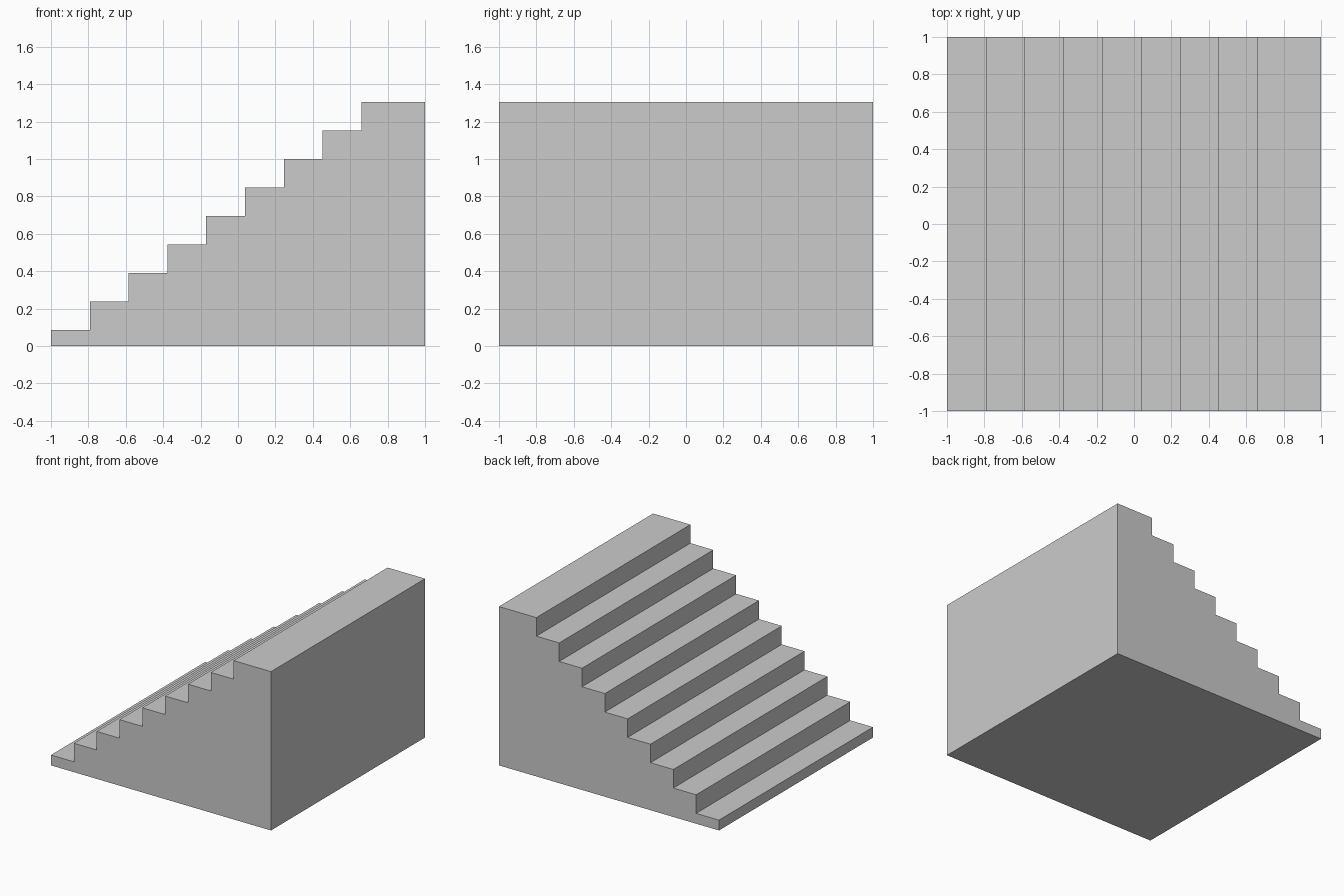
import bpy, bmesh

if "Cube" in bpy.data.objects:
    bpy.data.objects.remove(bpy.data.objects["Cube"])

STEPS = 9
TREAD = 0.2075       # depth of each regular step
FIRST = 0.085        # height of the lowest step
RISE = 0.1525        # height gained per step
HALF = 1.0           # half length and half width

# Stepped side profile: base line, then up the stairs from left to right
profile = [(HALF, 0.0), (-HALF, 0.0)]
for i in range(STEPS):
    z = FIRST + i * RISE
    x0 = -HALF + i * TREAD
    x1 = HALF if i == STEPS - 1 else x0 + TREAD
    profile += [(x0, z), (x1, z)]

# Extrude the profile across the width into one solid
bm = bmesh.new()
side = bm.faces.new([bm.verts.new((x, -HALF, z)) for x, z in profile])
result = bmesh.ops.extrude_face_region(bm, geom=[side], use_keep_orig=True)
moved = [g for g in result["geom"] if isinstance(g, bmesh.types.BMVert)]
bmesh.ops.translate(bm, verts=moved, vec=(0, 2 * HALF, 0))
bmesh.ops.recalc_face_normals(bm, faces=bm.faces)

mesh = bpy.data.meshes.new("staircase")
bm.to_mesh(mesh)
bm.free()
bpy.context.collection.objects.link(bpy.data.objects.new("staircase", mesh))
